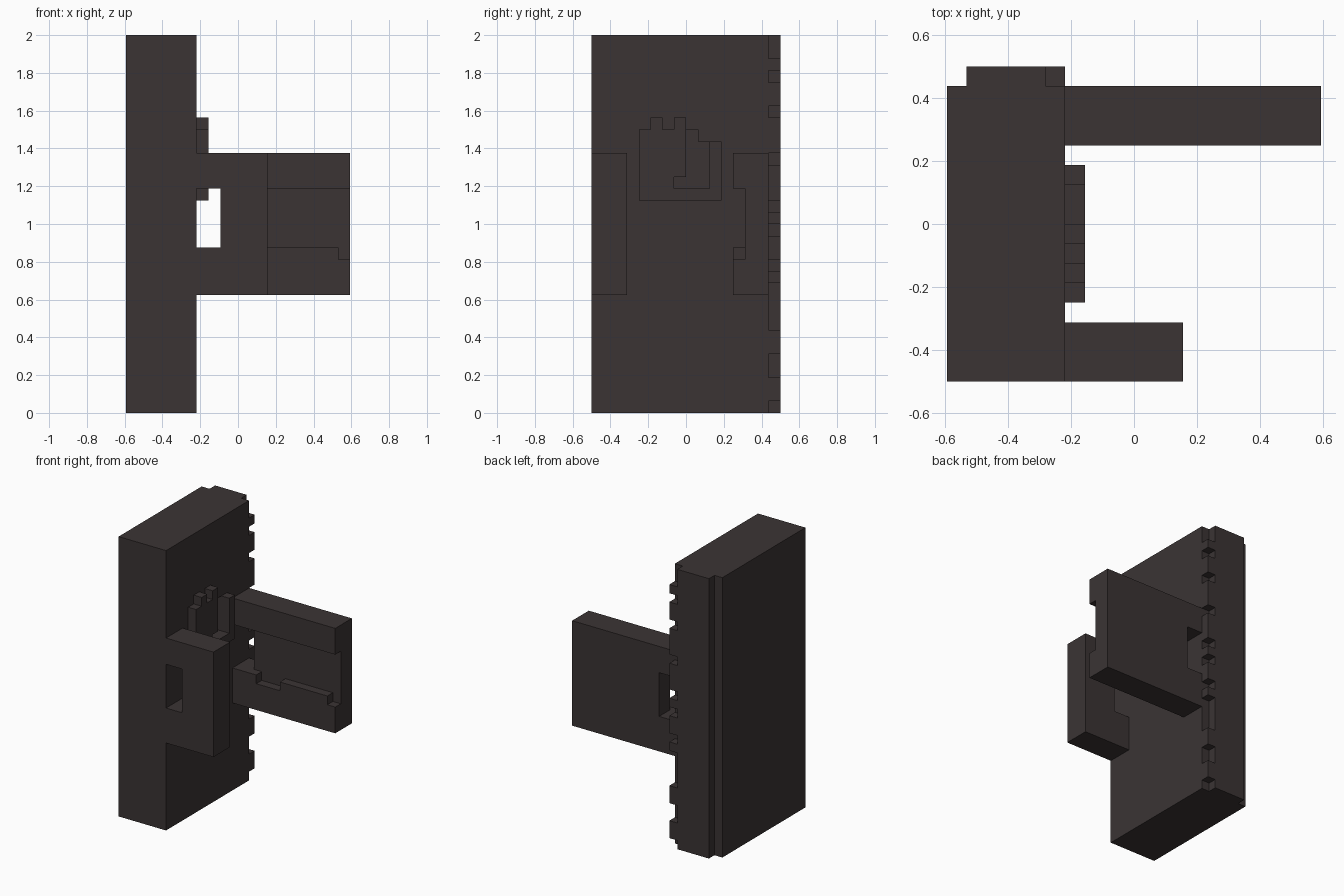
import bpy
from mathutils import Vector

cube = bpy.data.objects.get("Cube")
if cube:
    bpy.data.objects.remove(cube, do_unlink=True)

U = 1 / 16                                # one block of the grid
ORIGIN = Vector((-0.59375, -0.5, 0))      # lower front corner of the slab

charcoal = bpy.data.materials.new("charcoal_brown")
charcoal.use_nodes = True
colour = (0.043, 0.034, 0.034, 1)
charcoal.diffuse_color = colour
charcoal.node_tree.nodes["Principled BSDF"].inputs["Base Color"].default_value = colour


def box(name, x, y, z):
    """Box between grid lines, each axis given as (low, high)."""
    low = Vector((x[0], y[0], z[0]))
    high = Vector((x[1], y[1], z[1]))
    bpy.ops.mesh.primitive_cube_add(size=1)
    ob = bpy.context.object
    ob.name = name
    size, centre = (high - low) * U, ORIGIN + (low + high) * U / 2
    for v in ob.data.vertices:
        v.co = Vector(a * b for a, b in zip(v.co, size)) + centre
    ob.data.materials.append(charcoal)
    return ob


def cut(ob, x, y, z):
    """Remove a box from a part."""
    cutter = box("cutter", x, y, z)
    cutter.hide_render = True
    mod = ob.modifiers.new("cut", 'BOOLEAN')
    mod.operation, mod.solver, mod.object = 'DIFFERENCE', 'EXACT', cutter
    bpy.context.view_layer.objects.active = ob
    bpy.ops.object.modifier_apply(modifier=mod.name)
    bpy.data.objects.remove(cutter, do_unlink=True)


# Main slab with the shallow stepped pocket beside the finger
slab = box("slab", (0, 6), (0, 15), (0, 32))
for y, top in ((7, 20), (8, 24), (9, 23)):
    cut(slab, (5, 7), (y, y + 1), (19, top))

# Back ridge, notched along one edge
ridge = box("back_ridge", (1, 6), (15, 16), (0, 32))
for low, high in ((30, 33), (28, 29), (25, 26), (21, 22), (17, 18),
                  (15, 16), (12, 13), (7, 11), (3, 5), (-1, 1)):
    cut(ridge, (5, 7), (14, 17), (low, high))

# Short front arm with a window next to the slab
front_arm = box("front_arm", (6, 12), (0, 3), (10, 22))
cut(front_arm, (5, 8), (-1, 4), (14, 19))

# Long back arm: window, inner channel and two dips in the lower lip
back_arm = box("back_arm", (6, 19), (12, 15), (10, 22))
cut(back_arm, (5, 8), (11, 16), (14, 19))
cut(back_arm, (5, 20), (11, 13), (14, 19))
for low, high in ((9, 12), (18, 20)):
    cut(back_arm, (low, high), (11, 13), (13, 15))

# Raised catch on the inner face of the slab
for name, y, z in (("catch_plate", (4, 7), (18, 24)),
                   ("catch_knuckle", (5, 6), (24, 25)),
                   ("catch_finger", (7, 8), (20, 25)),
                   ("catch_base", (7, 10), (18, 19)),
                   ("catch_thumb", (10, 11), (18, 23))):
    box(name, (6, 7), y, z)
